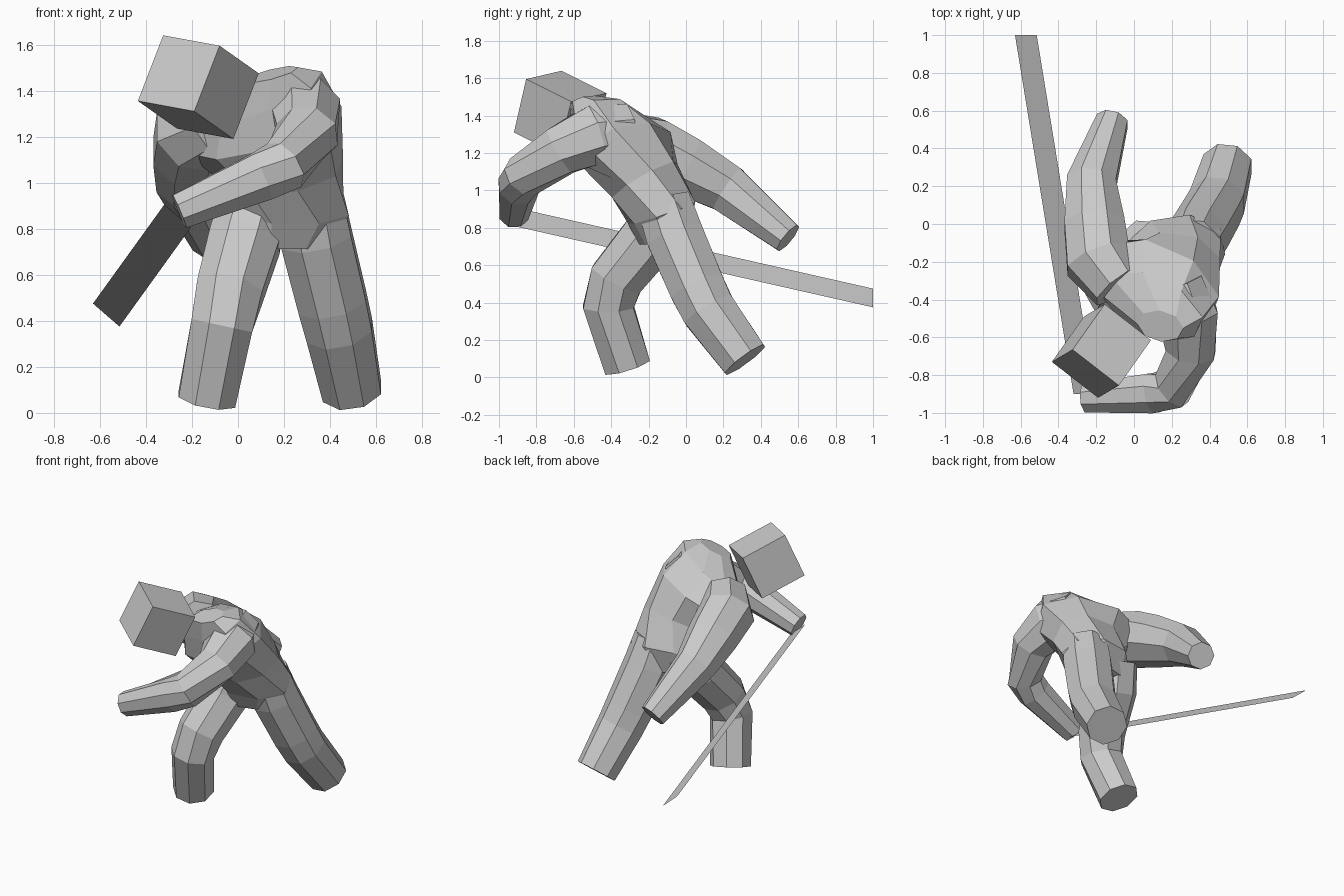
import bpy, bmesh, math
from mathutils import Vector, Matrix

if "Cube" in bpy.data.objects:
    bpy.data.objects.remove(bpy.data.objects["Cube"])

SIDES = 8


def make_object(name, bm):
    bmesh.ops.recalc_face_normals(bm, faces=bm.faces)
    mesh = bpy.data.meshes.new(name)
    bm.to_mesh(mesh)
    bm.free()
    obj = bpy.data.objects.new(name, mesh)
    bpy.context.collection.objects.link(obj)
    return obj


def loft(name, rings):
    """Closed skin through rings of (centre, half-width vector, half-depth vector)."""
    bm = bmesh.new()
    loops = []
    for c, u, v in rings:
        c, u, v = Vector(c), Vector(u), Vector(v)
        angles = [(i + 0.5) * math.tau / SIDES for i in range(SIDES)]
        loops.append([bm.verts.new(c + 1.04 * (u * math.cos(a) + v * math.sin(a)))
                      for a in angles])
    for a, b in zip(loops, loops[1:]):
        for i in range(SIDES):
            j = (i + 1) % SIDES
            bm.faces.new((a[i], a[j], b[j], b[i]))
    bm.faces.new(loops[0])
    bm.faces.new(loops[-1])
    return make_object(name, bm)


def limb(name, path, ref):
    """Tapered tube along a path of (x, y, z, radius)."""
    pts = [Vector(p[:3]) for p in path]
    rings = []
    for i, p in enumerate(pts):
        t = Vector((0, 0, 0))
        if i > 0:
            t += (p - pts[i - 1]).normalized()
        if i < len(pts) - 1:
            t += (pts[i + 1] - p).normalized()
        t.normalize()
        u = Vector(ref)
        u = (u - t * u.dot(t)).normalized()
        rings.append((p, u * path[i][3], t.cross(u) * path[i][3]))
    return loft(name, rings)


# Leaning, twisted torso from pelvis to neck
body = loft("body", [
    ((0.19, -0.12, 0.74), (0.19, 0.05, 0), (-0.03, 0.12, 0.03)),
    ((0.22, -0.13, 0.88), (0.26, 0.04, 0), (-0.03, 0.17, 0.06)),
    ((0.20, -0.22, 1.05), (0.25, -0.03, 0.02), (0.04, 0.17, 0.10)),
    ((0.11, -0.33, 1.23), (0.32, -0.14, 0.06), (0.08, 0.20, 0.11)),
    ((0.09, -0.43, 1.37), (0.26, -0.12, 0.08), (0.06, 0.13, 0.09)),
    ((0.14, -0.54, 1.47), (0.11, -0.04, 0.02), (0.04, 0.07, 0.03)),
])

# Legs and arms
limbs = [
    limb("right_leg", [(0.07, -0.12, 0.92, 0.15), (0.03, -0.19, 0.75, 0.16),
                       (-0.035, -0.37, 0.53, 0.15), (-0.07, -0.415, 0.38, 0.14),
                       (-0.135, -0.315, 0.06, 0.13)], (1, 0, 0)),
    limb("left_leg", [(0.31, -0.12, 0.94, 0.15), (0.34, -0.06, 0.76, 0.16),
                      (0.41, 0.06, 0.48, 0.155), (0.44, 0.12, 0.36, 0.15),
                      (0.495, 0.315, 0.095, 0.133)], (1, 0, 0)),
    limb("right_arm", [(-0.08, -0.33, 1.27, 0.15), (-0.19, -0.19, 1.22, 0.18),
                       (-0.21, 0.0, 1.13, 0.165), (-0.225, 0.22, 1.01, 0.135),
                       (-0.115, 0.545, 0.745, 0.087)], (1, 0, 0)),
    limb("left_arm", [(0.22, -0.32, 1.32, 0.15), (0.285, -0.49, 1.30, 0.165),
                      (0.30, -0.67, 1.21, 0.135), (0.20, -0.87, 1.075, 0.115),
                      (0.10, -0.895, 1.025, 0.11), (-0.255, -0.92, 0.875, 0.08)],
         (0, 0, 1)),
]

# Fuse the limbs with the torso into one skin
for part in limbs:
    mod = body.modifiers.new("fuse", 'BOOLEAN')
    mod.operation = 'UNION'
    mod.solver = 'EXACT'
    mod.object = part
bpy.context.view_layer.update()
fused = bpy.data.meshes.new_from_object(
    body.evaluated_get(bpy.context.evaluated_depsgraph_get()))
body.modifiers.clear()
body.data = fused
for part in limbs:
    bpy.data.objects.remove(part)

# Tilted cube head
bm = bmesh.new()
u, v, w = Vector((0.245, -0.19, -0.045)), Vector((0.17, 0.24, -0.12)), Vector((0.11, 0.065, 0.285))
m = Matrix((u, v, w)).transposed().to_4x4()
m.translation = Vector((-0.1725, -0.6725, 1.415))
bmesh.ops.create_cube(bm, size=1.0, matrix=m)
make_object("head", bm)

# Flat blade trailing behind from the left hand
bm = bmesh.new()
bm.faces.new([bm.verts.new(p) for p in (
    (-0.32, -0.90, 0.905), (-0.205, -0.90, 0.805),
    (-0.515, 1.0, 0.375), (-0.63, 1.0, 0.475))])
make_object("blade", bm)
